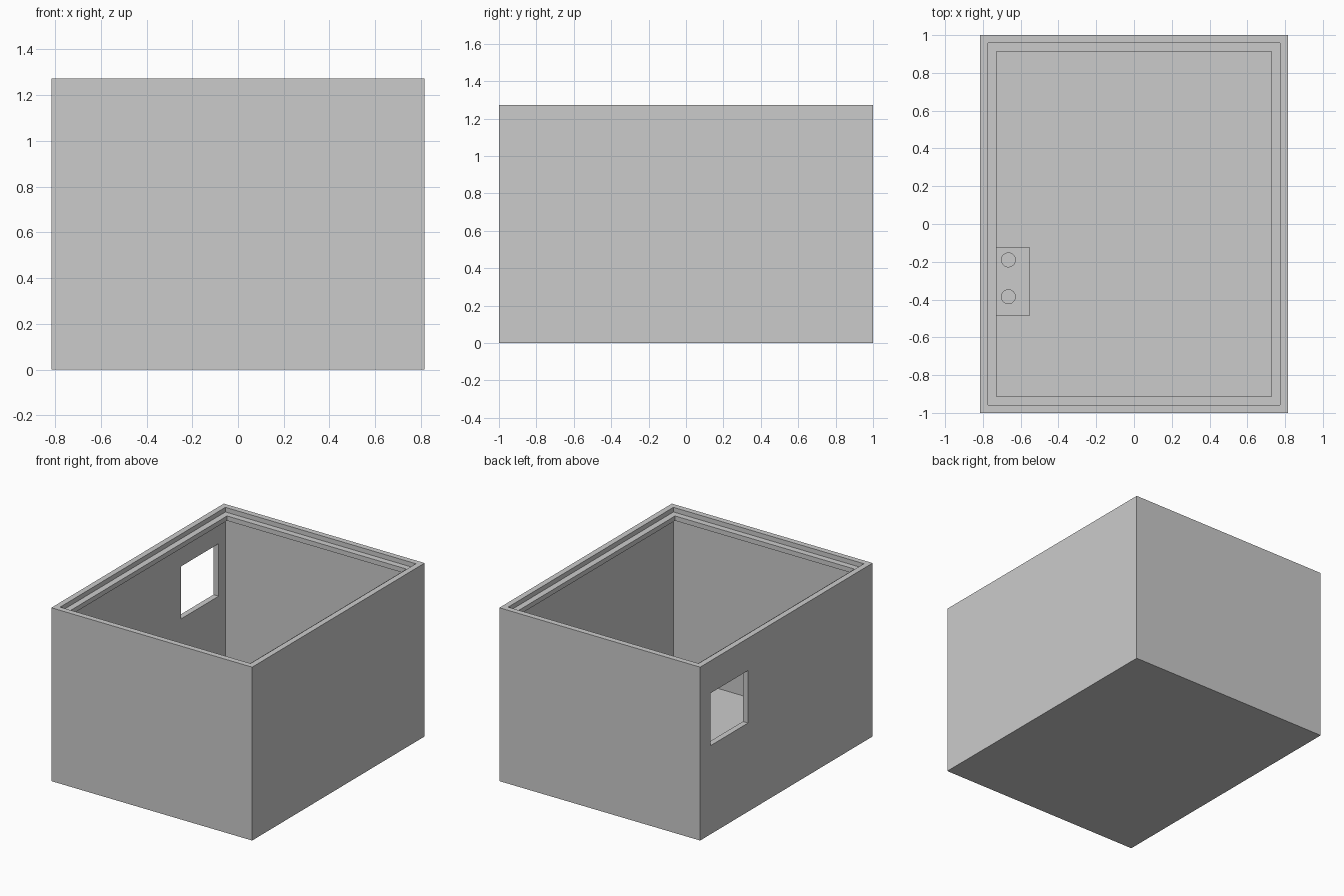
import bpy, bmesh
from mathutils import Matrix, Vector

if "Cube" in bpy.data.objects:
    bpy.data.objects.remove(bpy.data.objects["Cube"], do_unlink=True)

grey = bpy.data.materials.new("light_grey")
grey.use_nodes = True
grey.diffuse_color = (0.6, 0.6, 0.6, 1)
grey.node_tree.nodes["Principled BSDF"].inputs["Base Color"].default_value = grey.diffuse_color

HALF_X, HALF_Y, HEIGHT = 0.815, 1.0, 1.272
WALL, LEDGE, FLOOR = 0.042, 0.087, 0.04
LEDGE_TOP, LEDGE_BOTTOM = 1.238, 1.203


def finish(bm, name):
    bmesh.ops.recalc_face_normals(bm, faces=bm.faces)
    mesh = bpy.data.meshes.new(name)
    bm.to_mesh(mesh)
    bm.free()
    mesh.materials.append(grey)
    obj = bpy.data.objects.new(name, mesh)
    bpy.context.collection.objects.link(obj)
    return obj


def box(name, low, high):
    low, high = Vector(low), Vector(high)
    bm = bmesh.new()
    place = Matrix.Translation((low + high) / 2) @ Matrix.Diagonal((high - low).to_4d())
    bmesh.ops.create_cube(bm, size=1, matrix=place)
    return finish(bm, name)


def cylinder(name, centre, radius, depth):
    bm = bmesh.new()
    bmesh.ops.create_cone(bm, cap_ends=True, segments=32, radius1=radius, radius2=radius,
                          depth=depth, matrix=Matrix.Translation(centre))
    return finish(bm, name)


def cut(obj, cutter):
    cutter.hide_render = True
    mod = obj.modifiers.new("cut", "BOOLEAN")
    mod.operation, mod.solver, mod.object = "DIFFERENCE", "EXACT", cutter
    bpy.context.view_layer.objects.active = obj
    bpy.ops.object.modifier_apply(modifier=mod.name)
    bpy.data.objects.remove(cutter, do_unlink=True)


# Open case: rectangular rings following the wall section, with a lid ledge
section = [(0, 0), (0, HEIGHT), (WALL, HEIGHT), (WALL, LEDGE_TOP), (LEDGE, LEDGE_TOP),
           (LEDGE, LEDGE_BOTTOM), (WALL, LEDGE_BOTTOM), (WALL, FLOOR)]
bm = bmesh.new()
rings = [[bm.verts.new((sx * (HALF_X - inset), sy * (HALF_Y - inset), z))
          for sx, sy in ((-1, -1), (1, -1), (1, 1), (-1, 1))] for inset, z in section]
for a, b in zip(rings, rings[1:]):
    for i in range(4):
        j = (i + 1) % 4
        bm.faces.new((a[i], a[j], b[j], b[i]))
bm.faces.new(rings[0])
bm.faces.new(rings[-1])
case = finish(bm, "open_case")

# Window in the right wall
cut(case, box("window_cutter", (-0.9, 0.445, 0.65), (-0.7, 0.88, 1.035)))

# Mounting block on the floor with two blind holes
block = box("mounting_block", (WALL - HALF_X, -0.485, FLOOR), (-0.55, -0.125, 0.16))
for y in (-0.19, -0.385):
    cut(block, cylinder("hole_cutter", (-0.665, y, 0.16), 0.037, 0.16))
